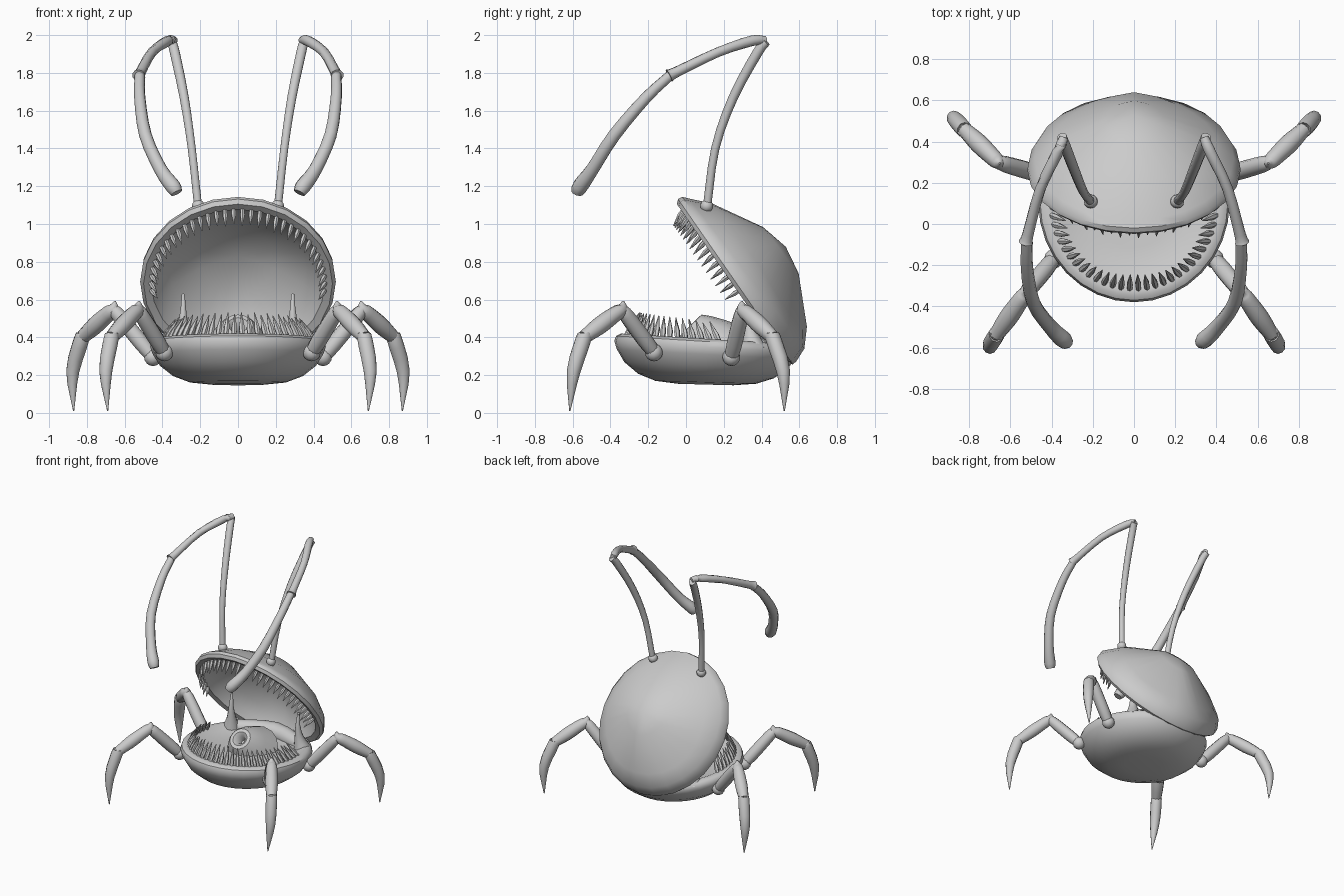
import bpy, bmesh, math
from mathutils import Vector as V

if "Cube" in bpy.data.objects:
    bpy.data.objects.remove(bpy.data.objects["Cube"])


def finish(name, bm, angle=40):
    bmesh.ops.recalc_face_normals(bm, faces=bm.faces)
    me = bpy.data.meshes.new(name)
    bm.to_mesh(me)
    bm.free()
    for p in me.polygons:
        p.use_smooth = True
    me.set_sharp_from_angle(angle=math.radians(angle))
    ob = bpy.data.objects.new(name, me)
    bpy.context.collection.objects.link(ob)
    return ob


def skin(bm, rings):
    """Bridge rings of vertices; a ring of one vertex is a pole."""
    for a, b in zip(rings, rings[1:]):
        n = max(len(a), len(b))
        for i in range(n):
            j = (i + 1) % n
            if len(a) == 1:
                bm.faces.new((a[0], b[i], b[j]))
            elif len(b) == 1:
                bm.faces.new((a[i], b[0], a[j]))
            else:
                bm.faces.new((a[i], b[i], b[j], a[j]))


def dish(name, profile, place, n):
    """Lathe a (radius, height) profile through a placement function."""
    bm = bmesh.new()
    rings = []
    for r, h in profile:
        k = n if r else 1
        rings.append([bm.verts.new(place(r * math.sin(2 * math.pi * i / n),
                                         r * math.cos(2 * math.pi * i / n), h)) for i in range(k)])
    skin(bm, rings)
    return finish(name, bm)


def catmull(pts, t):
    i = min(int(t), len(pts) - 2)
    f = t - i
    p1, p2 = pts[i], pts[i + 1]
    p0 = pts[i - 1] if i else p1 * 2 - p2
    p3 = pts[i + 2] if i + 2 < len(pts) else p2 * 2 - p1
    return (p1 * 2 + (p2 - p0) * f + (p0 * 2 - p1 * 5 + p2 * 4 - p3) * f * f
            + (p1 * 3 - p0 - p2 * 3 + p3) * f ** 3) / 2


def tube(bm, path, s=1, sides=10, steps=3):
    """Sweep a round section along (x, y, z, radius) points, x mirrored by s."""
    pts = [V((x * s, y, z, r)) for x, y, z, r in path]
    m = (len(pts) - 1) * steps
    q = [catmull(pts, k / steps) for k in range(m + 1)]
    rings = [[bm.verts.new(q[0].xyz)]]
    for k, p in enumerate(q):
        d = (q[min(k + 1, m)].xyz - q[max(k - 1, 0)].xyz).normalized()
        a = d.cross(V((0.31, 1, 0.17))).normalized()
        b = d.cross(a)
        r = max(p.w, 0.002)
        rings.append([bm.verts.new(p.xyz + (a * math.cos(w) + b * math.sin(w)) * r)
                      for w in (2 * math.pi * i / sides for i in range(sides))])
    rings.append([bm.verts.new(q[-1].xyz)])
    skin(bm, rings)


def ball(bm, c, r, s=1):
    g = bmesh.ops.create_uvsphere(bm, u_segments=12, v_segments=8, radius=r)
    bmesh.ops.translate(bm, verts=g["verts"], vec=(c[0] * s, c[1], c[2]))


def tooth(bm, base, tip, r):
    b, t = V(base), V(tip)
    mid = b.lerp(t, 0.4)
    tube(bm, [(*b, r * 0.8), (*mid, r), (*t, 0.002)], sides=6, steps=1)


# Lower jaw: shallow bowl with thick rounded rim and inner floor
def jaw_pos(a, b, h):
    return V((a * 0.465, 0.105 - b * 0.485, h + 0.03 * b * min(1, h / .35)))


dish("lower_jaw", [(0, .15), (.3, .15), (.55, .162), (.74, .195), (.89, .25), (.97, .31), (1, .35), (.98, .378),
                   (.93, .392), (.86, .39), (.76, .365), (.45, .35), (0, .35)], jaw_pos, 32)

# Upper shell: tilted dome, ridged at the back, with hollow underside
C, U, N = V((0, .27, .7)), V((0, -.57, .82)), V((0, .82, .57))


def shell_pos(a, b, h):
    if h > .05:
        h -= .05 * max(-.45, min(.45, b))
    if h > .1 and b < 0:
        h -= .13 * abs(a) * min(1, -b / .35)
    return C + V((a, 0, 0)) + U * b * 1.03 + N * h


dish("upper_shell", [(0, .315), (.15, .283), (.4, .145), (.485, .065), (.515, .015), (.518, -.01), (.5, -.03),
                     (.46, -.02), (.43, .03), (.36, .11), (.2, .195), (0, .235)], shell_pos, 24)

# Teeth of both jaws
bm = bmesh.new()
for i in range(34):
    w = math.radians(-99 + 198 * (i + .5) / 34)
    a, b = math.sin(w), math.cos(w)
    base = shell_pos(a * .465, b * .46, -.01)
    tip = shell_pos(a * .43, b * .42, -.095 - .015 * (i % 2))
    tooth(bm, base, tip, .014)
finish("upper_teeth", bm)

bm = bmesh.new()
for i in range(34):
    w = math.radians(-103 + 206 * (i + .5) / 34)
    a, b = math.sin(w), math.cos(w)
    base = jaw_pos(a * .88, b * .88, .375)
    tip = jaw_pos(a * .72, b * .72, .48 + .02 * b + .01 * (i % 2)) + V((0, -.04 * abs(a), 0))
    tooth(bm, base, tip, .016)
finish("lower_teeth", bm)

# Throat mound with a hole facing the front
bm = bmesh.new()
rings = []
axis = V((0, -.7, .71))
side = V((0, .71, .7))
for r, h in [(.2, -.2), (.15, -.09), (.11, -.02), (.08, .02), (.055, .022), (.03, 0), (.02, -.05), (0, -.06)]:
    rings.append([bm.verts.new(V((0, .04, .45)) + axis * h
                  + V((r * math.cos(t), 0, 0)) + side * r * math.sin(t))
                  for t in (2 * math.pi * i / 16 for i in range(16 if r else 1))])
skin(bm, rings)
finish("throat", bm)

# Cheek webs joining the jaws
bm = bmesh.new()
for s in (1, -1):
    tube(bm, [(.31, .36, .33, .07), (.295, .34, .43, .035), (.29, .33, .53, .018), (.29, .34, .63, .008)], s)
finish("cheek_webs", bm)

# Hinge flesh between the jaws at the back
bm = bmesh.new()
tube(bm, [(-.3, .38, .35, .05), (0, .47, .35, .07), (.3, .38, .35, .05)])
finish("hinge", bm)

# Legs: hip, knee, ankle, shin bulge and foot tip
LEGS = {"front_leg": [(.39, -.17, .32), (.53, -.34, .55), (.67, -.54, .4), (.7, -.595, .22), (.69, -.615, .01)],
        "back_leg": [(.45, .24, .295), (.66, .3, .55), (.825, .46, .4), (.875, .515, .22), (.87, .52, .01)]}
for name, (hip, knee, ankle, shin, foot) in LEGS.items():
    for s, tag in ((1, "right"), (-1, "left")):
        bm = bmesh.new()
        h, k, a = V(hip), V(knee), V(ankle)
        ball(bm, hip, .047, s)
        tube(bm, [(*h, .036), (*h.lerp(k, .3), .043), (*h.lerp(k, .85), .04), (*k, .03)], s)
        # pointed knee cap carries the middle segment
        out = (a - h).normalized()
        tube(bm, [(*(k - out * .01 + V((0, 0, .045))), .004), (*k, .035), (*k.lerp(a, .25), .043),
                  (*k.lerp(a, .6), .046), (*a, .036)], s)
        tube(bm, [(*(a + V((0, 0, .03))), .025), (*a, .041), (*shin, .036), (*foot, .003)], s)
        finish(tag + "_" + name, bm)

# Antennae: socket, stalk, elbowed middle and drooping club
for s, tag in ((1, "right"), (-1, "left")):
    bm = bmesh.new()
    ball(bm, (.21, .11, 1.095), .034, s)
    tube(bm, [(.21, .11, 1.08, .022), (.245, .155, 1.4, .022), (.285, .25, 1.67, .025),
              (.335, .38, 1.91, .027), (.35, .425, 1.965, .024)], s)
    tube(bm, [(.34, .42, 1.972, .022), (.37, .35, 1.97, .028), (.455, .17, 1.91, .026),
              (.515, -.05, 1.805, .028), (.525, -.09, 1.785, .036)], s)
    tube(bm, [(.52, -.08, 1.79, .027), (.52, -.21, 1.67, .03), (.49, -.38, 1.47, .034),
              (.41, -.495, 1.29, .036), (.345, -.56, 1.2, .042), (.325, -.575, 1.165, .032)], s)
    finish(tag + "_antenna", bm)
